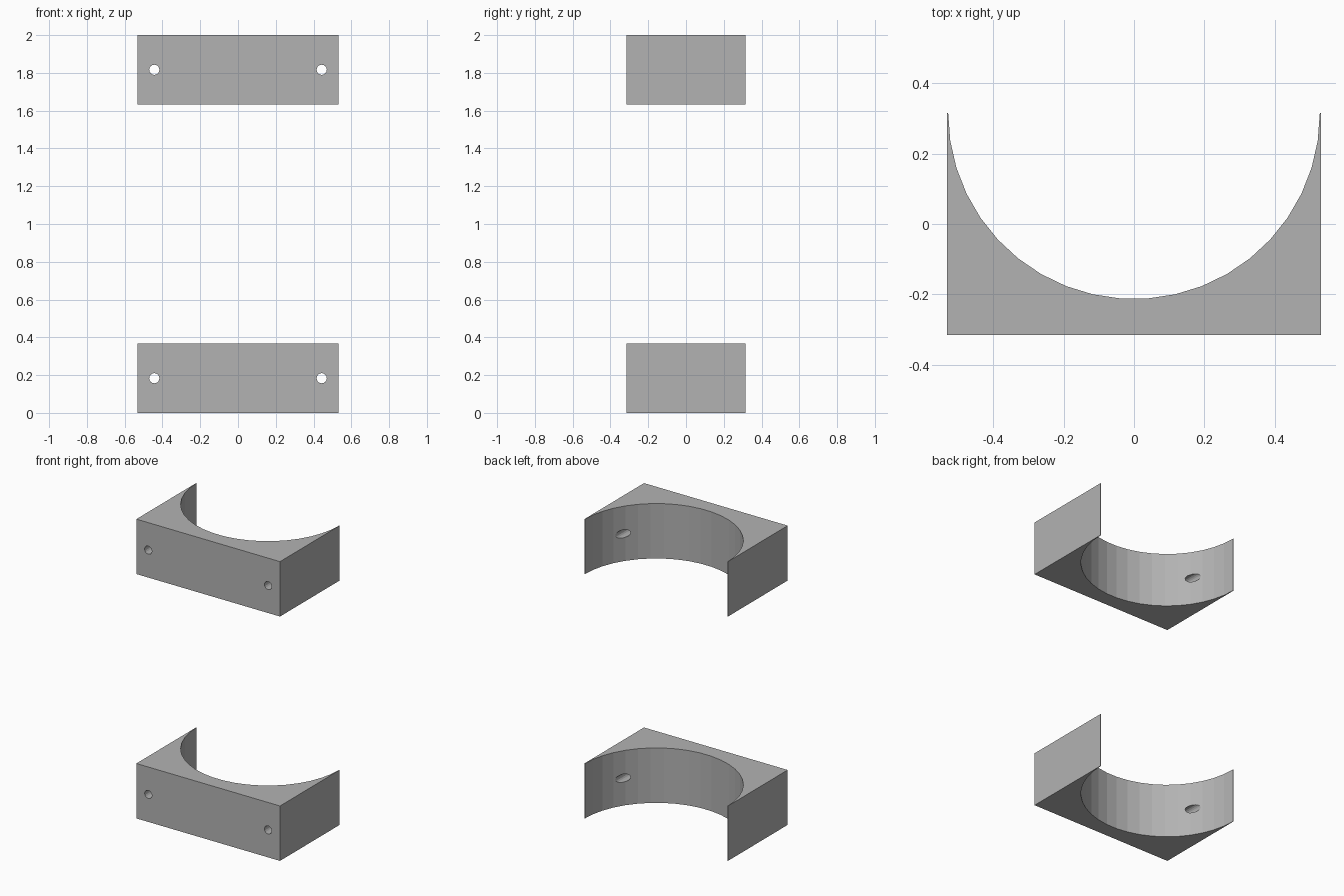
import bpy
import bmesh
import math

if "Cube" in bpy.data.objects:
    bpy.data.objects.remove(bpy.data.objects["Cube"])

HALF_W, HALF_D, HEIGHT = 0.531, 0.315, 0.367
RADIUS, SEGMENTS = 0.528, 21
HOLE_X, HOLE_R = 0.443, 0.027

grey = bpy.data.materials.new("plain grey")
grey.use_nodes = True
colour = (0.45, 0.45, 0.45, 1)
grey.diffuse_color = colour
grey.node_tree.nodes["Principled BSDF"].inputs["Base Color"].default_value = colour


def saddle_block(name, base):
    """Block with a half-round cradle, extruded upwards from its outline."""
    outline = [(-HALF_W, HALF_D), (-HALF_W, -HALF_D), (HALF_W, -HALF_D), (HALF_W, HALF_D)]
    for i in range(SEGMENTS + 1):
        a = -math.pi * i / SEGMENTS
        outline.append((RADIUS * math.cos(a), HALF_D + RADIUS * math.sin(a)))
    bm = bmesh.new()
    face = bm.faces.new([bm.verts.new((x, y, base)) for x, y in outline])
    top = bmesh.ops.extrude_face_region(bm, geom=[face])["geom"]
    bmesh.ops.translate(bm, vec=(0, 0, HEIGHT),
                        verts=[v for v in top if isinstance(v, bmesh.types.BMVert)])
    bmesh.ops.recalc_face_normals(bm, faces=bm.faces)
    mesh = bpy.data.meshes.new(name)
    bm.to_mesh(mesh)
    bm.free()
    mesh.materials.append(grey)
    block = bpy.data.objects.new(name, mesh)
    bpy.context.collection.objects.link(block)
    return block


def drill(block, x, z):
    """Bore a screw hole from front to back."""
    bpy.ops.mesh.primitive_cylinder_add(vertices=16, radius=HOLE_R, depth=1.2,
                                        location=(x, 0, z), rotation=(math.pi / 2, 0, 0))
    cutter = bpy.context.object
    cutter.hide_render = True
    cutter.data.materials.append(grey)
    mod = block.modifiers.new("screw_hole", "BOOLEAN")
    mod.operation = "DIFFERENCE"
    mod.solver = "EXACT"
    mod.object = cutter
    bpy.context.view_layer.objects.active = block
    bpy.ops.object.modifier_apply(modifier=mod.name)
    bpy.data.objects.remove(cutter)


# Matching lower and upper cradles
for name, base in (("lower_cradle", 0), ("upper_cradle", 2 - HEIGHT)):
    cradle = saddle_block(name, base)
    for side in (-1, 1):
        drill(cradle, side * HOLE_X, base + HEIGHT / 2)
